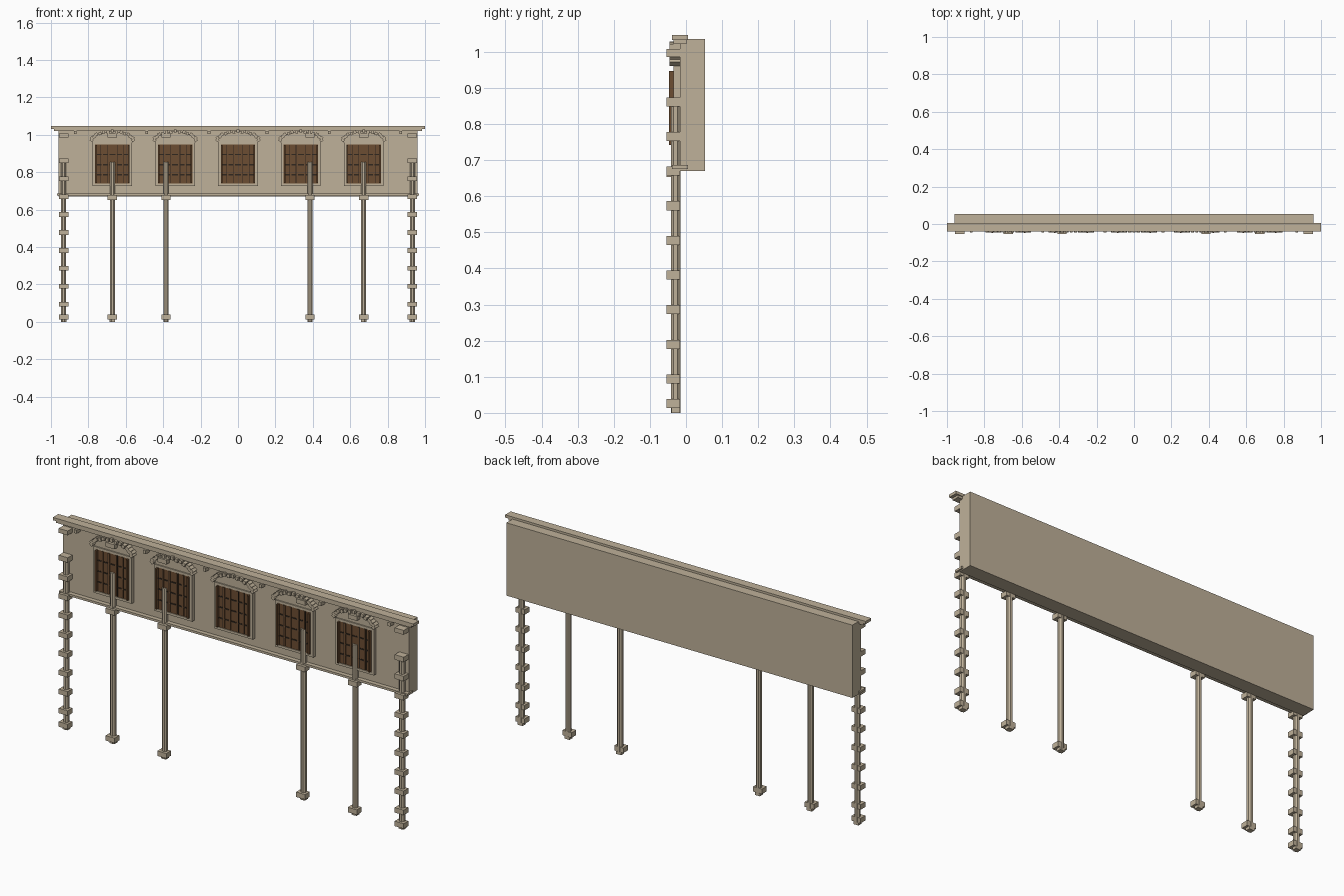
import bpy, bmesh, math
from mathutils import Matrix, Vector

old = bpy.data.objects.get("Cube")
if old:
    bpy.data.objects.remove(old, do_unlink=True)


def material(name, rgb):
    m = bpy.data.materials.new(name)
    m.use_nodes = True
    m.diffuse_color = (*rgb, 1)
    m.node_tree.nodes["Principled BSDF"].inputs["Base Color"].default_value = (*rgb, 1)
    return m


stone = material("warm stone", (0.52, 0.44, 0.32))
wood = material("brown wood", (0.15, 0.075, 0.032))
dark = material("dark iron", (0.03, 0.02, 0.013))

WALL_Y = -0.017


def finish(name, bm, mat):
    bmesh.ops.recalc_face_normals(bm, faces=bm.faces)
    me = bpy.data.meshes.new(name)
    bm.to_mesh(me)
    bm.free()
    me.materials.append(mat)
    ob = bpy.data.objects.new(name, me)
    bpy.context.collection.objects.link(ob)
    return ob


def add_box(bm, x, y, z, turn=0):
    """Box from three (low, high) ranges, optionally turned about y."""
    size = Vector((x[1] - x[0], y[1] - y[0], z[1] - z[0]))
    mid = Vector((sum(x), sum(y), sum(z))) / 2
    mat = Matrix.Translation(mid) @ Matrix.Rotation(turn, 4, 'Y') @ Matrix.Diagonal((*size, 1))
    bmesh.ops.create_cube(bm, size=1, matrix=mat)


def boxes(name, mat, items):
    bm = bmesh.new()
    for item in items:
        add_box(bm, *item)
    return finish(name, bm, mat)


def span(c, half):
    return (c - half, c + half)


# Main wall slab, cornice and lower ledge
boxes("wall", stone, [(span(0, 0.96), (WALL_Y, 0.053), (0.67, 1.035))])
boxes("cornice", stone, [
    (span(0, 1.0), (-0.039, 0.005), (1.032, 1.046)),
    (span(0, 0.985), (-0.034, 0.001), (1.021, 1.032))])
boxes("lower_ledge", stone, [
    (span(0, 0.967), (-0.039, 0.005), (0.675, 0.686))])


# Columns: octagonal shaft, foot, base, capital and a top block
def column(name, x, blocks):
    bm = bmesh.new()
    bmesh.ops.create_cone(
        bm, cap_ends=True, segments=8, radius1=0.0143, radius2=0.0143, depth=0.855,
        matrix=Matrix.Translation((x, -0.029, 0.4275)) @ Matrix.Rotation(math.pi / 8, 4, 'Z'))
    add_box(bm, span(x, 0.014), (-0.04, -0.016), (0, 0.014))
    for z in blocks:
        add_box(bm, span(x, 0.025), (-0.054, WALL_Y), span(z, 0.0125))
    add_box(bm, span(x, 0.025), (-0.054, WALL_Y), span(0.997, 0.011))
    finish(name, bm, stone)


quoins = [0.026] + [0.094 + 0.0959 * i for i in range(9)]
for side, s in (("left", 1), ("right", -1)):
    column(side + "_corner_column", s * 0.932, quoins)
    column(side + "_outer_column", s * 0.672, [0.026, 0.665])
    column(side + "_inner_column", s * 0.385, [0.026, 0.665])


# Windows: stone frame, wooden panel, bars and an arch of small blocks
def window(n, cx):
    lo, hi, half = 0.727, 0.96, 0.106
    inner = half - 0.014
    front = (-0.035, WALL_Y)
    boxes(f"window_frame_{n}", stone, [
        (span(cx, half), front, (lo, lo + 0.012)),
        (span(cx, half), front, (hi - 0.012, hi)),
        ((cx - half, cx - inner), front, (lo, hi)),
        ((cx + inner, cx + half), front, (lo, hi))])
    boxes(f"window_panel_{n}", wood, [
        (span(cx, inner), (-0.032, WALL_Y), (lo + 0.01, hi - 0.01))])
    # Wooden uprights, the outer pair standing proud
    uprights = [(span(cx + s * 0.087, 0.004), (-0.047, -0.03), (0.742, 0.946)) for s in (-1, 1)]
    uprights += [(span(cx + o, 0.004), (-0.036, -0.03), (0.742, 0.946))
                 for o in (-0.055, -0.02, 0.02, 0.055)]
    boxes(f"window_uprights_{n}", wood, uprights)
    # Thin dark gaps beside the uprights and across the panel
    lines = [(span(cx, 0.083), (-0.0345, -0.031), span(z, 0.003)) for z in (0.786, 0.84, 0.894)]
    lines += [(span(cx + o, 0.0015), (-0.034, -0.031), (0.742, 0.946))
              for o in (-0.061, -0.026, 0.026, 0.061)]
    boxes(f"window_bars_{n}", dark, lines)

    # Raised arch panel over the opening
    bm = bmesh.new()
    rim = [(cx + 0.108 * math.cos(a), 0.96 + 0.058 * math.sin(a))
           for a in (math.pi * i / 12 for i in range(13))]
    face = bm.faces.new([bm.verts.new((x, WALL_Y, z)) for x, z in rim])
    ext = bmesh.ops.extrude_face_region(bm, geom=[face])
    bmesh.ops.translate(bm, vec=(0, -0.012, 0),
                        verts=[g for g in ext["geom"] if isinstance(g, bmesh.types.BMVert)])
    finish(f"arch_panel_{n}", bm, stone)

    # Arch blocks, alternating in height
    blocks = []
    for i in range(15):
        a = math.radians(6 + 12 * i)
        lift = 0.004 if i % 2 else 0
        x = cx + (0.111 + lift) * math.cos(a)
        z = 0.966 + (0.05 + lift) * math.sin(a)
        turn = (math.pi / 2 - a) * 0.6
        blocks.append((span(x, 0.0075), (-0.046, WALL_Y), span(z, 0.0085), turn))
    boxes(f"arch_blocks_{n}", stone, blocks)


for n in range(5):
    window(n + 1, (n - 2) * 0.336)

# Small brackets under the cornice between the windows
boxes("brackets", stone, [
    (span(s * x, 0.007), (-0.046, WALL_Y), span(1.012, 0.009))
    for s in (-1, 1) for x in (0.155, 0.487, 0.87)])
